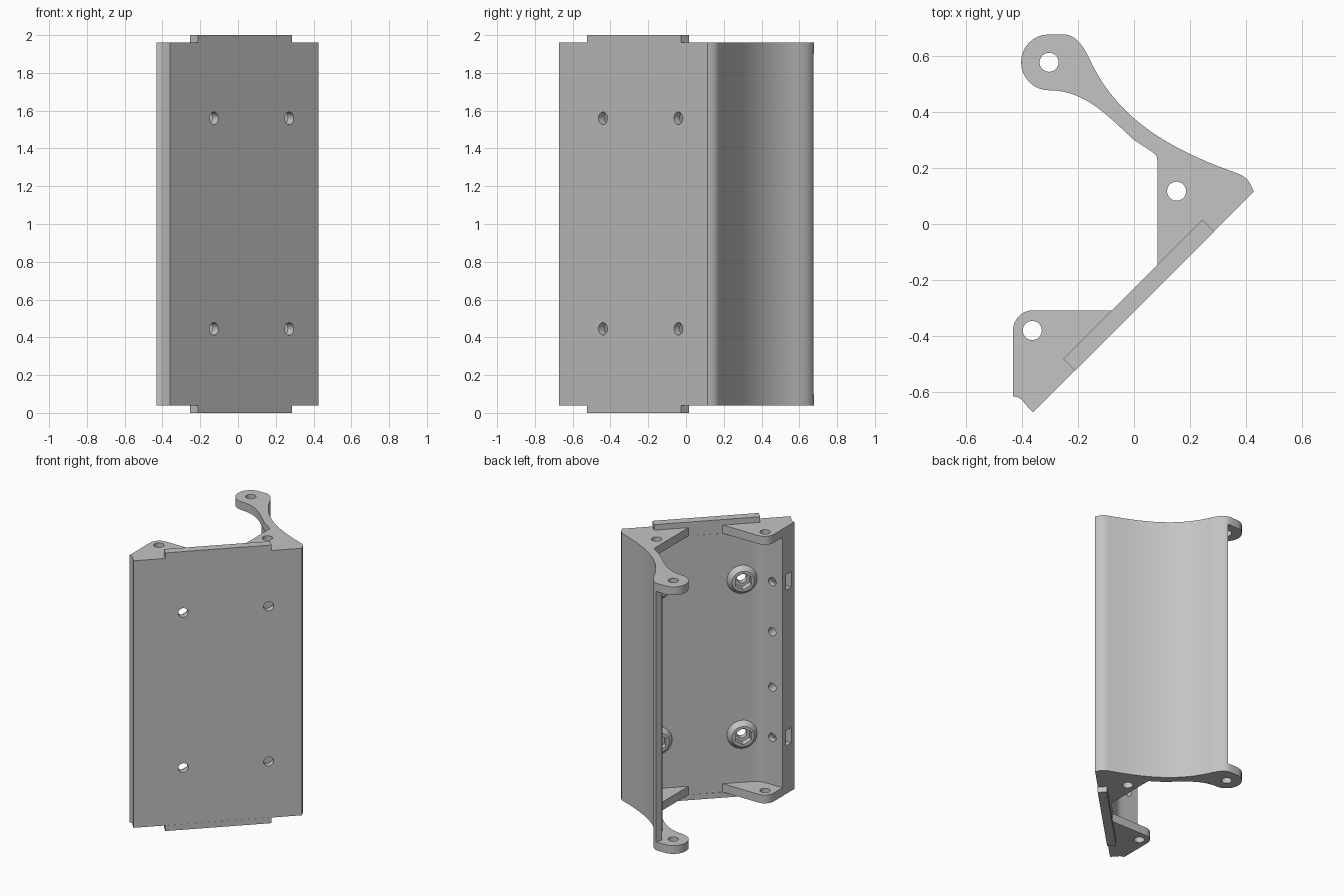
import bpy, bmesh, math
from mathutils import Vector, Matrix
from mathutils.geometry import interpolate_bezier

if "Cube" in bpy.data.objects:
    bpy.data.objects.remove(bpy.data.objects["Cube"])

grey = bpy.data.materials.new("plain_grey")
grey.use_nodes = True
grey.diffuse_color = (0.55, 0.55, 0.55, 1)
grey.node_tree.nodes["Principled BSDF"].inputs["Base Color"].default_value = (0.55, 0.55, 0.55, 1)


def finish(bm, name):
    bmesh.ops.recalc_face_normals(bm, faces=bm.faces)
    mesh = bpy.data.meshes.new(name)
    bm.to_mesh(mesh)
    bm.free()
    mesh.materials.append(grey)
    ob = bpy.data.objects.new(name, mesh)
    bpy.context.collection.objects.link(ob)
    return ob


def prism(name, points, z0, z1):
    bm = bmesh.new()
    face = bm.faces.new([bm.verts.new((p[0], p[1], z0)) for p in points])
    ext = bmesh.ops.extrude_face_region(bm, geom=[face])
    top = [v for v in ext["geom"] if isinstance(v, bmesh.types.BMVert)]
    bmesh.ops.translate(bm, verts=top, vec=(0, 0, z1 - z0))
    return finish(bm, name)


def rod(name, start, end, r1, r2=None, sides=32):
    start, end = Vector(start), Vector(end)
    axis = end - start
    turn = axis.to_track_quat('Z', 'Y').to_matrix().to_4x4()
    bm = bmesh.new()
    bmesh.ops.create_cone(bm, cap_ends=True, segments=sides, radius1=r1,
                          radius2=r1 if r2 is None else r2, depth=axis.length,
                          matrix=Matrix.Translation((start + end) / 2) @ turn)
    return finish(bm, name)


def cut(ob, cutters):
    bpy.context.view_layer.objects.active = ob
    for c in cutters:
        c.hide_render = True
        mod = ob.modifiers.new("cut", 'BOOLEAN')
        mod.operation, mod.solver, mod.object = 'DIFFERENCE', 'EXACT', c
        bpy.ops.object.modifier_apply(modifier=mod.name)


def bezier(a, b, c, d, n=17):
    return [v.to_2d() for v in interpolate_bezier(*[Vector((*p, 0)) for p in (a, b, c, d)], n)]


def arc(cx, cy, r, a0, a1, n=17):
    angles = [math.radians(a0 + (a1 - a0) * i / (n - 1)) for i in range(n)]
    return [Vector((cx + r * math.cos(a), cy + r * math.sin(a))) for a in angles]


def offset(path, dist):
    out = []
    for i, p in enumerate(path):
        d = (path[min(i + 1, len(path) - 1)] - path[max(i - 1, 0)]).normalized()
        out.append(p + Vector((-d.y, d.x)) * dist)
    return out


# Shared edges of the cross-section
plate_edge = [(-0.36, -0.672), (0.427, 0.115)]
corner = bezier((0.427, 0.115), (0.415, 0.15), (0.4, 0.17), (0.37, 0.18), 7)[1:-1]
sweep = bezier((0.37, 0.18), (0.13, 0.265), (-0.05, 0.37), (-0.15, 0.57))
shoulder = bezier((-0.15, 0.57), (-0.18, 0.64), (-0.21, 0.675), (-0.25, 0.677), 9)[1:]
toe = bezier((-0.432, -0.615), (-0.40, -0.615), (-0.40, -0.635), (-0.36, -0.672), 6)[:-1]

# Mounting plate, curved wall and lip in one profile
outer = sweep + shoulder[:-1]
inner = offset(outer, 0.045)[2:]
fillet = bezier((-0.2, -0.43), (-0.25, -0.48), (-0.27, -0.48), (-0.33, -0.48), 9)
body = prism("plate_and_wall", plate_edge + corner + outer + inner[::-1]
             + [(0.31, 0.125), (0.305, 0.075)] + fillet + [(-0.432, -0.48)] + toe, 0.1, 1.9)

# End flanges with ear and two corner gussets
ear = arc(-0.303, 0.577, 0.1, 90, 270)
arm = bezier((-0.303, 0.477), (-0.17, 0.477), (-0.09, 0.38), (0.0, 0.3))[1:]
end_outline = (plate_edge + corner + sweep + shoulder + ear[1:] + arm
               + [(0.065, 0.257), (0.08, 0.245), (0.083, 0.23), (0.083, -0.147), (-0.075, -0.308)]
               + arc(-0.36, -0.38, 0.072, 90, 180, 9) + toe)
flanges = [prism("bottom_flange", end_outline, 0.04, 0.1),
           prism("top_flange", end_outline, 1.9, 1.96)]
pin_cutters = [rod("pin_cutter", (x, y, -0.1), (x, y, 2.1), 0.034)
               for x, y in ((-0.303, 0.577), (0.152, 0.117), (-0.363, -0.38))]
for flange in flanges:
    cut(flange, pin_cutters)

# Locating tabs at both ends of the plate
tab_outline = [(-0.211, -0.524), (0.286, -0.027), (0.244, 0.015), (-0.253, -0.482)]
tabs = [prism("bottom_tab", tab_outline, 0, 0.04), prism("top_tab", tab_outline, 1.96, 2)]

# Screw bosses with hexagonal nut pockets
inward = Vector((-1, 1, 0)).normalized()
bosses, cutters = [], list(pin_cutters)
for x, y in ((-0.127, -0.44), (0.272, -0.041)):
    for z in (0.445, 1.56):
        p = Vector((x, y, z))
        boss = rod("screw_boss", p + inward * 0.05, p + inward * 0.095, 0.108, 0.074)
        tools = [rod("screw_cutter", p - inward * 0.1, p + inward * 0.2, 0.033),
                 rod("nut_cutter", p + inward * 0.045, p + inward * 0.2, 0.06, sides=6)]
        cut(boss, tools)
        cut(body, tools)
        bosses.append(boss)
        cutters += tools

# Lip: screw holes, with nut slots at the two outer ones
for z in (0.44, 0.8, 1.2, 1.56):
    tools = [rod("lip_cutter", (-0.35, -0.4, z), (-0.35, -0.61, z), 0.03, sides=24)]
    if abs(z - 1) > 0.5:
        tools.append(prism("slot_cutter", [(-0.5, -0.58), (-0.3, -0.58), (-0.3, -0.52), (-0.5, -0.52)],
                           z - 0.055, z + 0.055))
    cut(body, tools)
    cutters += tools

for c in cutters:
    bpy.data.objects.remove(c)

# Smooth the curved faces, keep edges crisp
bpy.ops.object.select_all(action='DESELECT')
for ob in [body] + flanges + tabs + bosses:
    ob.select_set(True)
bpy.context.view_layer.objects.active = body
bpy.ops.object.shade_smooth_by_angle(angle=math.radians(25))
